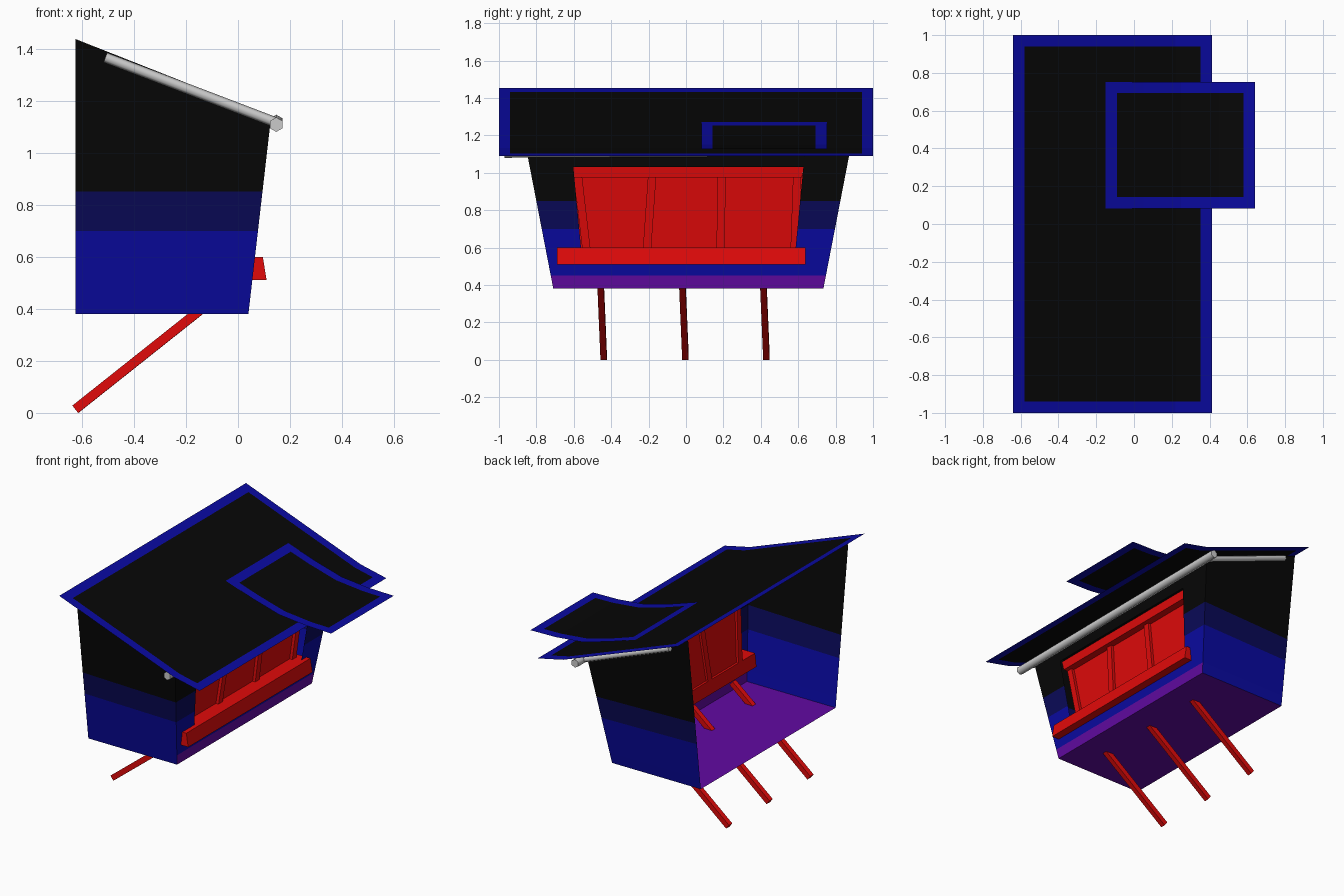
import bpy, bmesh, math
from mathutils import Vector, Matrix

if "Cube" in bpy.data.objects:
    bpy.data.objects.remove(bpy.data.objects["Cube"])


def material(name, rgb):
    m = bpy.data.materials.new(name)
    m.diffuse_color = (*rgb, 1)
    m.use_nodes = True
    m.node_tree.nodes["Principled BSDF"].inputs["Base Color"].default_value = m.diffuse_color
    return m


BLACK = material("black", (0.002, 0.002, 0.002))
NAVY = material("navy", (0.003, 0.003, 0.1))
BLUE = material("blue", (0.003, 0.003, 0.36))
PURPLE = material("purple", (0.12, 0.003, 0.36))
RED = material("red", (0.75, 0.003, 0.003))


def finish(name, bm, mats=(), recalc=True):
    if recalc:
        bmesh.ops.recalc_face_normals(bm, faces=bm.faces[:])
    me = bpy.data.meshes.new(name)
    bm.to_mesh(me)
    bm.free()
    for m in mats:
        me.materials.append(m)
    ob = bpy.data.objects.new(name, me)
    bpy.context.collection.objects.link(ob)
    return ob


def front_x(z):
    return 0.04 + (z - 0.38) * 0.115


CY = 0.0125  # cabin centre line

# Cabin shell: floor, flared sides and front wall with an opening; back open
bm = bmesh.new()


def face(*pts):
    bm.faces.new([bm.verts.new(p) for p in pts])


BX, TOP = -0.625, 1.14
low_back, low_front, top_front, top_back = [
    [(x, CY + s * hw, z) for s in (-1, 1)] for x, hw, z in
    ((BX, 0.722, 0.38), (0.04, 0.722, 0.38), (front_x(TOP), 0.869, TOP), (BX, 0.857, 1.437))]
face(low_back[1], low_front[1], low_front[0], low_back[0])
face(low_back[0], low_front[0], top_front[0], top_back[0])
face(low_front[1], low_back[1], top_back[1], top_front[1])
outer = [low_front[0], low_front[1], top_front[1], top_front[0]]
hole = [(front_x(z), CY + y, z) for y, z in
        [(-0.57, 0.56), (0.57, 0.56), (0.615, 1.03), (-0.615, 1.03)]]
for i in range(4):
    j = (i + 1) % 4
    face(outer[i], outer[j], hole[j], hole[i])
bmesh.ops.remove_doubles(bm, verts=bm.verts[:], dist=1e-4)
for z in (0.45, 0.7, 0.85):
    bmesh.ops.bisect_plane(bm, geom=bm.verts[:] + bm.edges[:] + bm.faces[:],
                           plane_co=(0, 0, z), plane_no=(0, 0, 1))
for f in bm.faces:
    c = f.calc_center_median()
    f.material_index = 0 if c.z > 0.85 else 1 if c.z > 0.7 else 2
    if c.z < 0.45 and (c.x > 0 or abs(c.y) < 0.1):
        f.material_index = 3
finish("cabin_shell", bm, (BLACK, NAVY, BLUE, PURPLE), recalc=False)


# Roof sheets: a profile in x, z swept along y, with a blue rim
def roof_sheet(name, profile, y0, y1):
    bm = bmesh.new()
    rows = [[bm.verts.new((x, y, z)) for x, z in profile] for y in (y0, y1)]
    for i in range(len(profile) - 1):
        bm.faces.new((rows[0][i], rows[0][i + 1], rows[1][i + 1], rows[1][i]))
    rim = 0.06
    lo, hi = profile[0][0] + rim, profile[-1][0] - rim
    for co, no in [((lo, 0, 0), (1, 0, 0)), ((hi, 0, 0), (1, 0, 0)),
                   ((0, y0 + rim, 0), (0, 1, 0)), ((0, y1 - rim, 0), (0, 1, 0))]:
        bmesh.ops.bisect_plane(bm, geom=bm.verts[:] + bm.edges[:] + bm.faces[:],
                               plane_co=co, plane_no=no)
    for f in bm.faces:
        c = f.calc_center_median()
        f.material_index = int(not (lo < c.x < hi and y0 + rim < c.y < y1 - rim))
    finish(name, bm, (BLACK, BLUE), recalc=False)


roof_sheet("main_roof", [(-0.64, 1.453), (0.22, 1.132), (0.412, 1.09)], -1, 1)
roof_sheet("roof_patch", [(-0.15, 1.272), (0.05, 1.206), (0.25, 1.15),
                          (0.45, 1.13), (0.64, 1.126)], 0.083, 0.753)


# Window parts: slabs that lean with the front wall; d is depth from the wall
def slab(name, low, high, z0, z1, d0, d1, d1_top=None):
    bm = bmesh.new()
    d1_top = d1 if d1_top is None else d1_top
    for z, ys, dd in ((z0, low, d1), (z1, high, d1_top)):
        for y in ys:
            for d in (d0, dd):
                bm.verts.new((front_x(z) + d, y, z))
    bmesh.ops.convex_hull(bm, input=bm.verts[:])
    bmesh.ops.dissolve_limit(bm, angle_limit=0.02, verts=bm.verts[:], edges=bm.edges[:])
    finish(name, bm, (RED,))


slab("window_panel", (-0.565, 0.59), (-0.61, 0.635), 0.56, 1.0, -0.085, -0.07)
slab("window_lintel", (-0.6, 0.62), (-0.61, 0.63), 0.975, 1.035, -0.1, -0.02)
slab("window_sill", (-0.69, 0.64), (-0.69, 0.64), 0.51, 0.6, -0.1, 0.055, 0.03)
for i, (yb, yt) in enumerate([(-0.53, -0.58), (-0.21, -0.18), (0.185, 0.19), (0.58, 0.595)]):
    slab(f"window_bar_{i + 1}", (yb - 0.022, yb + 0.022), (yt - 0.022, yt + 0.022),
         0.57, 1.0, -0.1, -0.05)


# Straight bars: square struts and six-sided pipes between two points
def along(p, q):
    p, q = Vector(p), Vector(q)
    rot = (q - p).to_track_quat('Z', 'Y').to_matrix().to_4x4()
    return Matrix.Translation((p + q) / 2) @ rot, (q - p).length


def strut(name, p, q, w, h):
    bm = bmesh.new()
    m, length = along(p, q)
    bmesh.ops.create_cube(bm, size=1, matrix=m @ Matrix.Diagonal((w, h, length, 1)))
    finish(name, bm, (RED,))


def pipe(name, p, q, r):
    bm = bmesh.new()
    m, length = along(p, q)
    bmesh.ops.create_cone(bm, cap_ends=True, segments=6, radius1=r, radius2=r,
                          depth=length, matrix=m)
    for f in bm.faces:
        f.smooth = len(f.verts) == 4
    for e in bm.edges:
        e.smooth = all(f.smooth for f in e.link_faces)
    finish(name, bm)


# Support struts through the floor
for i, y in enumerate((-0.44, -0.003, 0.43)):
    strut(f"support_strut_{i + 1}", (-0.625, y, 0.014), (-0.028, y - 0.02, 0.488), 0.034, 0.036)

# Pipes under the roof
pipe("eave_pipe", (0.147, -0.97, 1.108), (0.147, 0.98, 1.118), 0.028)
for side, y in (("front", -0.885), ("back", 0.9)):
    pipe(f"{side}_slope_pipe", (-0.51, y, 1.366), (0.14, y, 1.118), 0.02)
